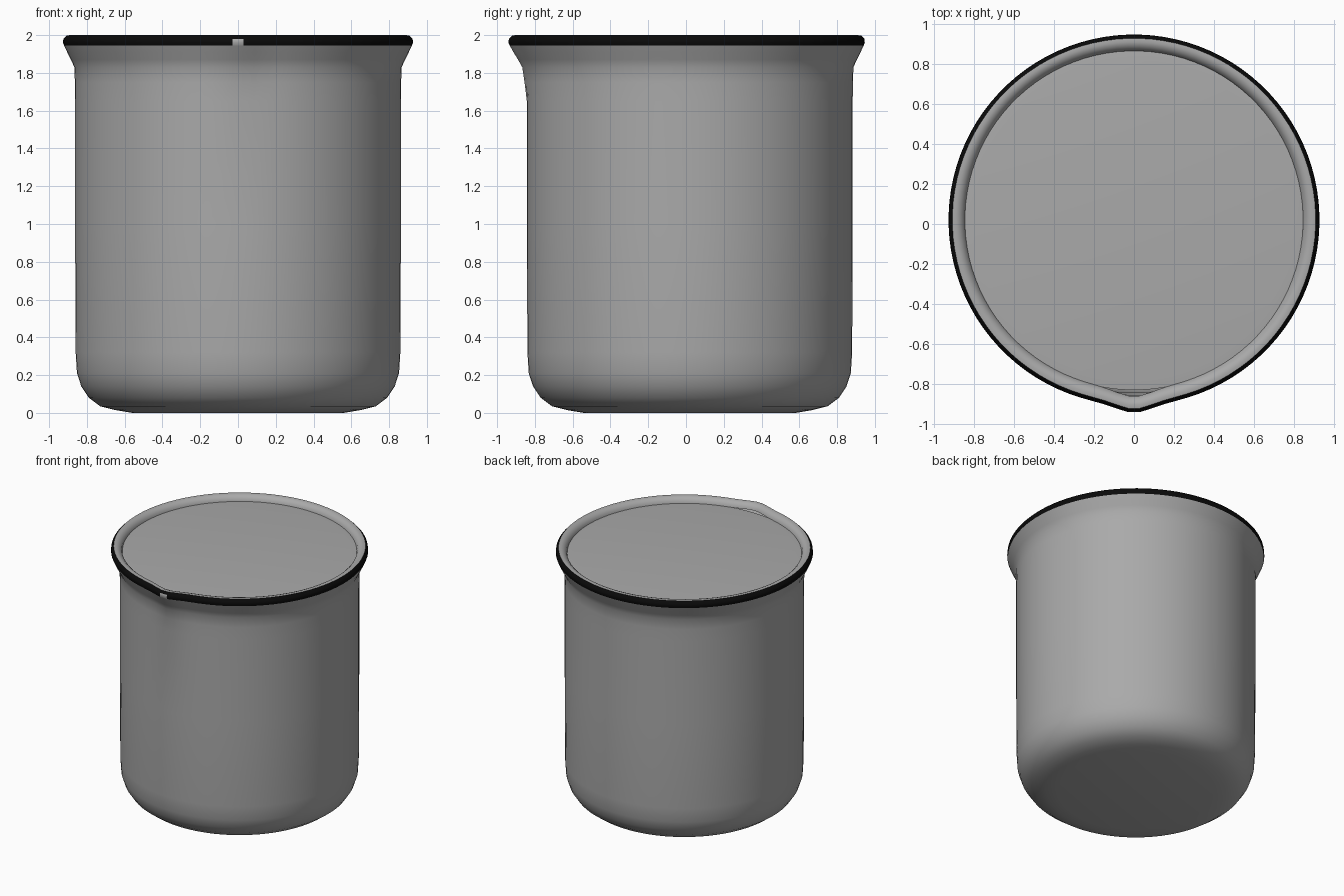
import bpy, bmesh, math

if "Cube" in bpy.data.objects:
    bpy.data.objects.remove(bpy.data.objects["Cube"])

SEG = 96
CY = 0.02  # body centre, the spout reaches further forward


def material(name, c):
    m = bpy.data.materials.new(name)
    m.diffuse_color = (c, c, c, 1)
    m.use_nodes = True
    m.node_tree.nodes["Principled BSDF"].inputs["Base Color"].default_value = m.diffuse_color
    return m


grey = material("grey", 0.4)
black = material("black", 0.003)


def spout_push(x, y, z):
    """Forward pull of the pouring lip, growing towards the rim."""
    if y > 0 or z < 1.65:
        return 0.0
    t = min(1.0, (z - 1.65) / 0.3)
    return 0.036 * t * math.exp(-(x / 0.11) ** 2)


def lathe(name, profile, mats, spout=True, rule=None, cap_bottom=False, cap_top=False):
    bm = bmesh.new()
    rings = []
    for r, z in profile:
        ring = []
        for i in range(SEG):
            a = 2 * math.pi * (i + 0.5) / SEG
            x, y = r * math.cos(a), CY + r * math.sin(a)
            if spout:
                y -= spout_push(x, y, z)
            ring.append(bm.verts.new((x, y, z)))
        rings.append(ring)
    for lo, hi in zip(rings, rings[1:]):
        for i in range(SEG):
            j = (i + 1) % SEG
            bm.faces.new((lo[i], lo[j], hi[j], hi[i]))
    if cap_bottom:
        bm.faces.new(rings[0][::-1])
    if cap_top:
        bm.faces.new(rings[-1])
    if rule:
        for f in bm.faces:
            f.material_index = rule(f.calc_center_median())
    me = bpy.data.meshes.new(name)
    bm.to_mesh(me)
    bm.free()
    for m in mats:
        me.materials.append(m)
    ob = bpy.data.objects.new(name, me)
    bpy.context.collection.objects.link(ob)
    bpy.ops.object.select_all(action='DESELECT')
    ob.select_set(True)
    bpy.context.view_layer.objects.active = ob
    bpy.ops.object.shade_smooth_by_angle(angle=math.radians(40))
    return ob


# Beaker wall with rounded foot and flared neck
lathe("beaker_body",
      [(0.56, 0.0), (0.65, 0.015), (0.73, 0.035), (0.79, 0.08), (0.83, 0.14),
       (0.853, 0.21), (0.86, 0.32), (0.863, 1.0), (0.863, 1.65), (0.864, 1.75),
       (0.867, 1.83), (0.885, 1.87), (0.905, 1.91), (0.921, 1.945)],
      [grey], cap_bottom=True)

# Black band round the rim, broken by a small clear gap at the spout
lathe("rim_band", [(0.921, 1.945), (0.927, 1.96), (0.925, 1.98), (0.908, 1.997)],
      [black, grey],
      rule=lambda c: 1 if c.y < 0 and abs(c.x) < 0.04 and c.z < 1.985 else 0)

# Rolled top of the rim, sloping inwards
lathe("rim_top", [(0.908, 1.997), (0.89, 2.0), (0.87, 1.993), (0.85, 1.975), (0.845, 1.955)],
      [grey])

# Flat filling surface just below the rim
lathe("filling_surface", [(0.85, 1.955), (0.8, 1.96)], [grey], spout=False, cap_top=True)
